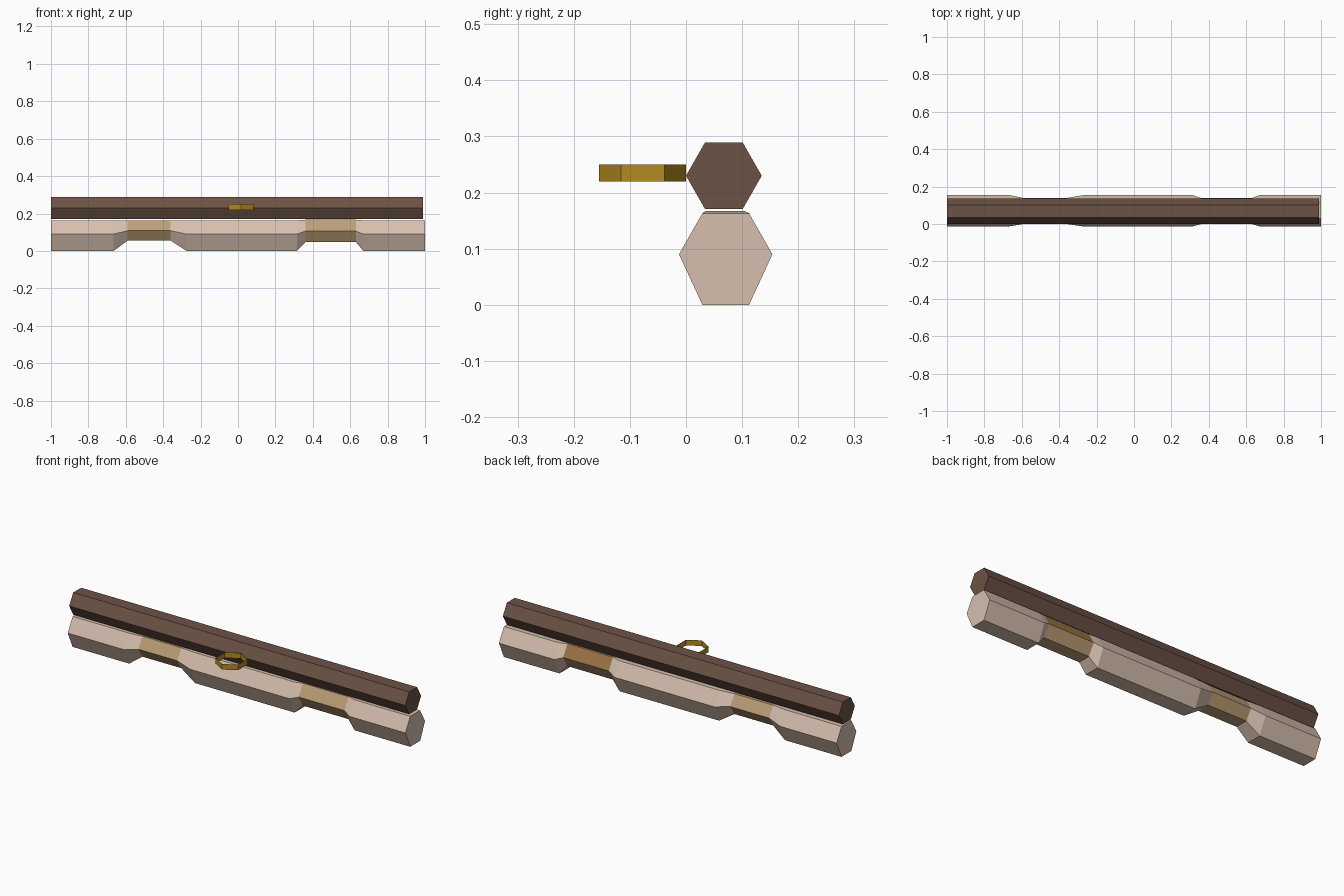
import bpy, bmesh, math

if "Cube" in bpy.data.objects:
    bpy.data.objects.remove(bpy.data.objects["Cube"])


def srgb(r, g, b):
    f = lambda c: c / 12.92 if c <= 0.04045 else ((c + 0.055) / 1.055) ** 2.4
    return tuple(f(c / 255) for c in (r, g, b)) + (1,)


def material(name, rgb):
    m = bpy.data.materials.new(name)
    m.diffuse_color = srgb(*rgb)
    m.use_nodes = True
    m.node_tree.nodes["Principled BSDF"].inputs["Base Color"].default_value = m.diffuse_color
    return m


wood = material("dark brown wood", (108, 82, 70))
cloth = material("pale beige cloth", (214, 191, 175))
tan = material("tan strap", (188, 158, 118))
dark_tan = material("dark tan strap", (160, 118, 70))
gold = material("gold metal", (180, 139, 34))


def loft(name, sections, mats, rule=None, caps=True):
    """Skin a list of closed rings; rule(segment, side) gives the material index."""
    bm = bmesh.new()
    rings = [[bm.verts.new(p) for p in s] for s in sections]
    n = len(rings[0])
    for k, (a, b) in enumerate(zip(rings, rings[1:])):
        for i in range(n):
            j = (i + 1) % n
            f = bm.faces.new((a[i], a[j], b[j], b[i]))
            f.material_index = rule(k, i) if rule else 0
    if caps:
        bm.faces.new(rings[0])
        bm.faces.new(rings[-1])
    bmesh.ops.recalc_face_normals(bm, faces=bm.faces)
    me = bpy.data.meshes.new(name)
    bm.to_mesh(me)
    bm.free()
    for m in mats:
        me.materials.append(m)
    ob = bpy.data.objects.new(name, me)
    bpy.context.collection.objects.link(ob)
    return ob


def hexagon(x, y0, y1, bottom, middle, top):
    """Hexagon across x with points at front and back, flats above and below."""
    c, h = (y0 + y1) / 2, (y1 - y0) / 4
    return [(x, y1, middle), (x, c + h, top), (x, c - h, top),
            (x, y0, middle), (x, c - h, bottom), (x, c + h, bottom)]


# upper rod
loft("rod", [hexagon(x, 0.0, 0.135, 0.171, 0.23, 0.289) for x in (-1, 0.99)], [wood])

# rolled cloth, pinched at two straps
full = (-0.0125, 0.154, 0.0, 0.09, 0.163)
strap_left = (0.0, 0.139, 0.055, 0.108, 0.164)
strap_right = (0.0, 0.139, 0.047, 0.106, 0.167)
stations = [(-1, full), (-0.665, full), (-0.59, strap_left), (-0.36, strap_left),
            (-0.275, full), (0.315, full), (0.36, strap_right), (0.63, strap_right),
            (0.67, full), (1, full)]


def roll_colour(segment, side):
    if segment == 6 and side == 0:   # upper back of the right strap
        return 2
    return 1 if segment in (2, 6) else 0


loft("cloth_roll", [hexagon(x, *s) for x, s in stations], [cloth, tan, dark_tan], roll_colour)

# hanging ring: thin open hexagonal band
R = 0.0775
band = [[(0.015 + R * math.sin(i * math.pi / 3), -R - R * math.cos(i * math.pi / 3), z)
         for i in range(6)] for z in (0.22, 0.25)]
loft("ring", band, [gold], caps=False)
